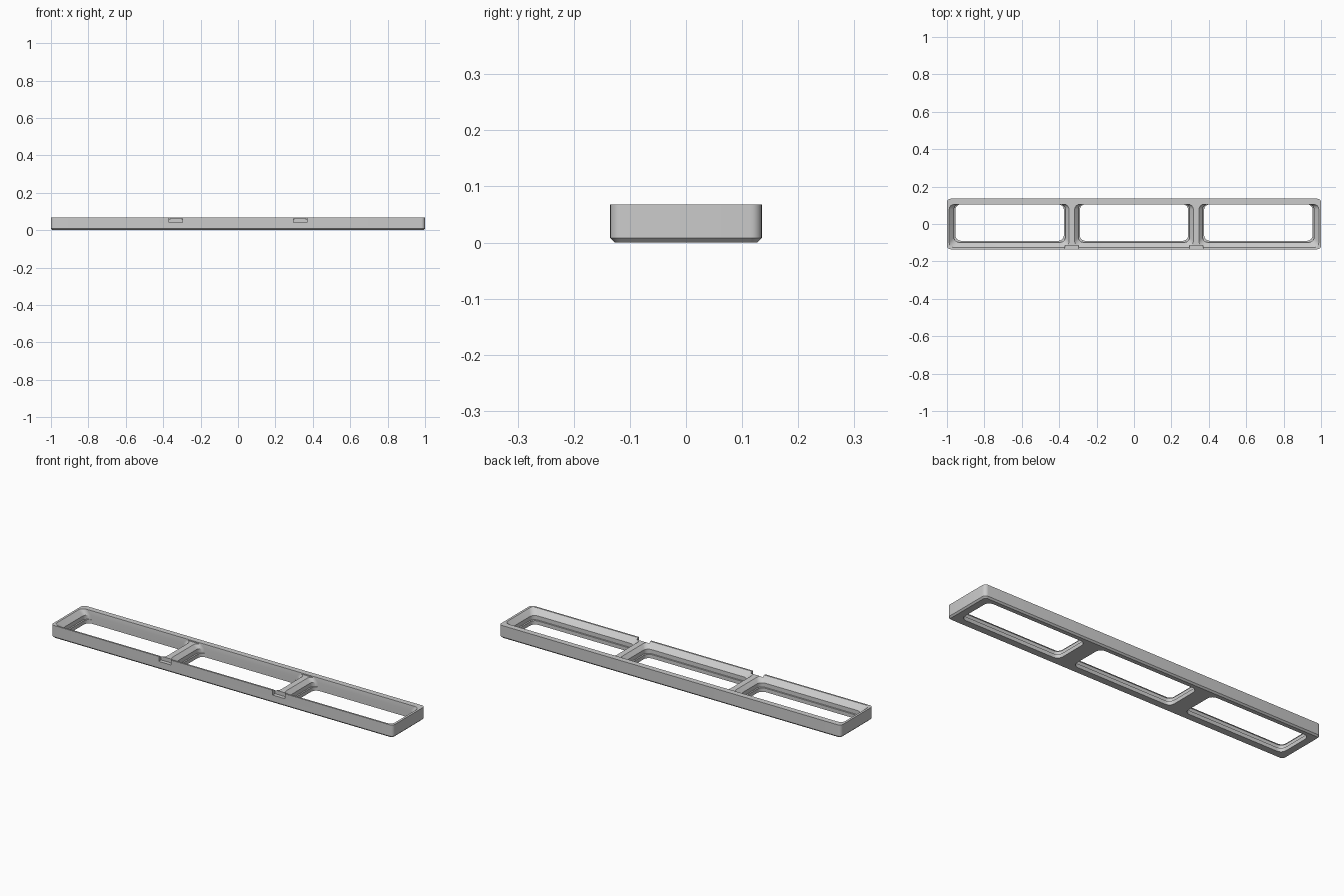
import bpy, bmesh, math

old = bpy.data.objects.get("Cube")
if old:
    bpy.data.objects.remove(old, do_unlink=True)

grey = bpy.data.materials.new("plain_grey")
grey.use_nodes = True
grey.diffuse_color = (0.6, 0.6, 0.6, 1)
grey.node_tree.nodes["Principled BSDF"].inputs["Base Color"].default_value = (0.6, 0.6, 0.6, 1)


def rounded_loft(name, cx, sections, steps=6):
    """Solid through rounded rectangles: (z, half_x, y_front, y_back, radius)."""
    bm = bmesh.new()
    rings = []
    for z, hx, y0, y1, r in sections:
        corners = [(cx + hx - r, y1 - r), (cx - hx + r, y1 - r),
                   (cx - hx + r, y0 + r), (cx + hx - r, y0 + r)]
        ring = []
        for k, (x, y) in enumerate(corners):
            for i in range(steps + 1):
                a = math.pi / 2 * (k + i / steps)
                ring.append(bm.verts.new((x + r * math.cos(a), y + r * math.sin(a), z)))
        rings.append(ring)
    n = len(rings[0])
    for low, high in zip(rings, rings[1:]):
        for i in range(n):
            j = (i + 1) % n
            bm.faces.new((low[i], low[j], high[j], high[i]))
    bm.faces.new(rings[0][::-1])
    bm.faces.new(rings[-1])
    bmesh.ops.recalc_face_normals(bm, faces=bm.faces)
    mesh = bpy.data.meshes.new(name)
    bm.to_mesh(mesh)
    bm.free()
    mesh.materials.append(grey)
    ob = bpy.data.objects.new(name, mesh)
    bpy.context.collection.objects.link(ob)
    return ob


def box(name, cx, hx, y0, y1, z0, z1):
    bpy.ops.mesh.primitive_cube_add(size=1, location=(cx, (y0 + y1) / 2, (z0 + z1) / 2))
    ob = bpy.context.object
    ob.name = name
    ob.scale = (2 * hx, y1 - y0, z1 - z0)
    bpy.ops.object.transform_apply(location=True, scale=True)
    ob.data.materials.append(grey)
    return ob


def cut(target, cutter):
    cutter.hide_render = True
    mod = target.modifiers.new("cut", 'BOOLEAN')
    mod.operation = 'DIFFERENCE'
    mod.solver = 'EXACT'
    mod.object = cutter
    bpy.context.view_layer.objects.active = target
    bpy.ops.object.modifier_apply(modifier=mod.name)
    bpy.data.objects.remove(cutter, do_unlink=True)


# Outer body with rounded corners and a chamfered underside
frame = rounded_loft("tray_frame", 0, [
    (0.0, 0.992, -0.127, 0.127, 0.014),
    (0.008, 1.0, -0.135, 0.135, 0.02),
    (0.068, 1.0, -0.135, 0.135, 0.02)])

# Three windows: straight opening, small ledge, then flared sides and front
for cx in (-0.665, 0, 0.665):
    cut(frame, rounded_loft("window_cutter", cx, [
        (-0.02, 0.29, -0.09, 0.105, 0.03),
        (0.02, 0.29, -0.09, 0.105, 0.03),
        (0.0201, 0.298, -0.098, 0.105, 0.028),
        (0.042, 0.298, -0.098, 0.105, 0.028),
        (0.068, 0.323, -0.126, 0.105, 0.026),
        (0.08, 0.323, -0.126, 0.105, 0.026)]))

# Lowered divider tops and the notches in the front wall
for cx in (-0.333, 0.333):
    cut(frame, box("divider_top_cutter", cx, 0.036, -0.2, 0.104, 0.062, 0.1))
    cut(frame, box("notch_cutter", cx, 0.036, -0.2, -0.115, 0.042, 0.1))

bpy.ops.object.select_all(action='DESELECT')
frame.select_set(True)
bpy.context.view_layer.objects.active = frame
bpy.ops.object.shade_smooth_by_angle(angle=math.radians(30))
